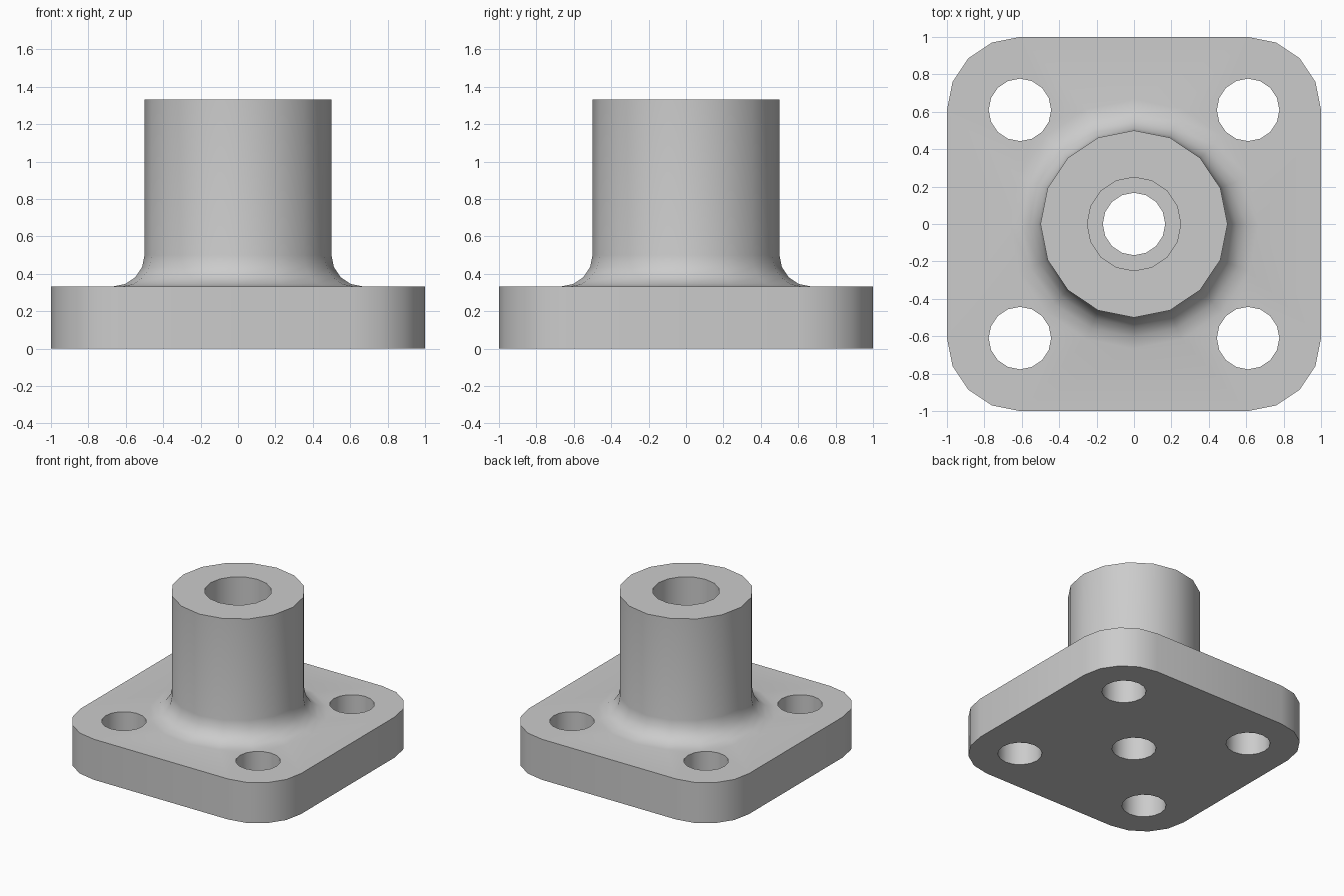
import bpy
import bmesh
from math import cos, sin, pi, radians
from mathutils import Vector

cube = bpy.data.objects.get("Cube")
if cube:
    bpy.data.objects.remove(cube, do_unlink=True)

SIDES = 16
PLATE_TOP, HUB_TOP = 0.333, 1.333
CORNER = 0.61                      # corner arc and bolt hole centre
CORNER_RADIUS = 1 - CORNER
HUB_RADIUS, FILLET = 0.5, 0.167
HOLE_RADIUS, BORE_RADIUS = 0.167, 0.25
BORE_FLOOR = PLATE_TOP

bm = bmesh.new()


def ring(points, z):
    return [bm.verts.new((x, y, z)) for x, y in points]


def circle(radius, cx=0.0, cy=0.0):
    return [(cx + radius * cos(2 * pi * i / SIDES),
             cy + radius * sin(2 * pi * i / SIDES)) for i in range(SIDES)]


def bridge(rings):
    for a, b in zip(rings, rings[1:]):
        for i in range(len(a)):
            j = (i + 1) % len(a)
            bm.faces.new((a[i], a[j], b[j], b[i]))


def fill_between(loops, up):
    """Flat face bounded by an outer loop and any number of hole loops."""
    edges = []
    for loop in loops:
        for i, v in enumerate(loop):
            w = loop[(i + 1) % len(loop)]
            edges.append(bm.edges.get((v, w)) or bm.edges.new((v, w)))
    bmesh.ops.triangle_fill(bm, use_beauty=True, edges=edges,
                            normal=Vector((0, 0, up)))


# Rounded square outline of the base plate
outline = []
for quarter in range(4):
    mid = pi / 4 + quarter * pi / 2
    cx = CORNER if cos(mid) > 0 else -CORNER
    cy = CORNER if sin(mid) > 0 else -CORNER
    for step in range(5):
        a = quarter * pi / 2 + step * pi / 8
        outline.append((cx + CORNER_RADIUS * cos(a), cy + CORNER_RADIUS * sin(a)))
rim = [ring(outline, 0), ring(outline, PLATE_TOP)]
bridge(rim)

# Four bolt holes
bottom_loops, top_loops = [rim[0]], [rim[1]]
for sx in (-1, 1):
    for sy in (-1, 1):
        hole = circle(HOLE_RADIUS, sx * CORNER, sy * CORNER)
        low, high = ring(hole, 0), ring(hole, PLATE_TOP)
        bridge([high, low])
        bottom_loops.append(low)
        top_loops.append(high)

# Hub: fillet, outer wall, rim, counterbore, through hole
profile = []
for step in range(5):
    a = step * pi / 8
    profile.append((HUB_RADIUS + FILLET * (1 - sin(a)),
                    PLATE_TOP + FILLET * (1 - cos(a))))
profile += [(HUB_RADIUS, HUB_TOP), (BORE_RADIUS, HUB_TOP),
            (BORE_RADIUS, BORE_FLOOR), (HOLE_RADIUS, BORE_FLOOR),
            (HOLE_RADIUS, 0)]
hub = [ring(circle(r), z) for r, z in profile]
bridge(hub)
top_loops.append(hub[0])
bottom_loops.append(hub[-1])

# Flat plate faces
fill_between(top_loops, 1)
fill_between(bottom_loops, -1)
bmesh.ops.recalc_face_normals(bm, faces=bm.faces[:])

mesh = bpy.data.meshes.new("flange_hub")
bm.to_mesh(mesh)
bm.free()
flange = bpy.data.objects.new("flange_hub", mesh)
bpy.context.collection.objects.link(flange)

# Plain grey metal
grey = bpy.data.materials.new("plain_grey")
grey.use_nodes = True
colour = (0.6, 0.6, 0.6, 1)
grey.diffuse_color = colour
grey.node_tree.nodes["Principled BSDF"].inputs["Base Color"].default_value = colour
mesh.materials.append(grey)

bpy.ops.object.select_all(action='DESELECT')
flange.select_set(True)
bpy.context.view_layer.objects.active = flange
bpy.ops.object.shade_smooth_by_angle(angle=radians(30))
